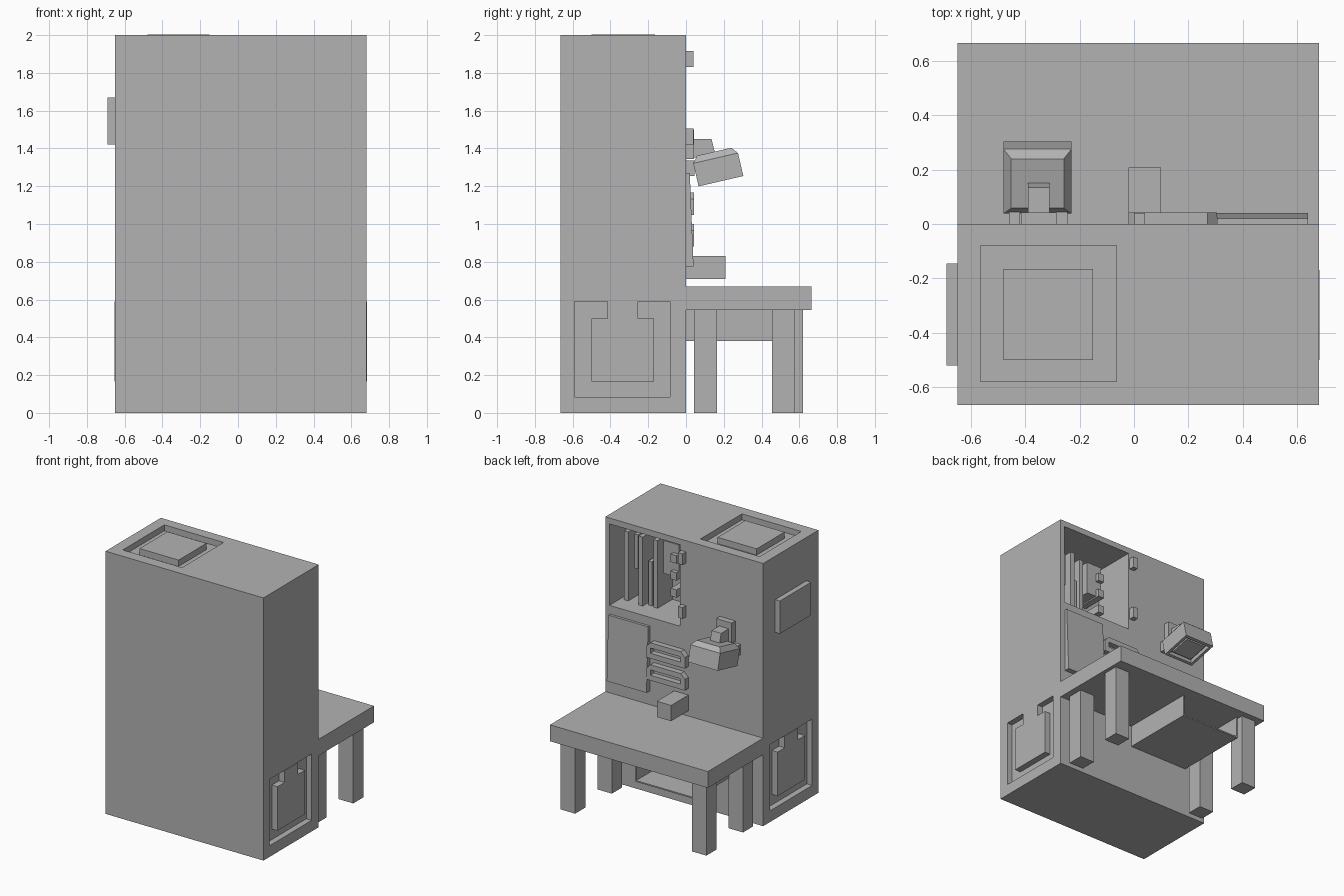
import bpy
import bmesh
import math
from mathutils import Matrix

old = bpy.data.objects.get("Cube")
if old:
    bpy.data.objects.remove(old, do_unlink=True)

grey = bpy.data.materials.new("plain_grey")
grey.use_nodes = True
GREY = (0.45, 0.45, 0.45, 1)
grey.diffuse_color = GREY
for node in grey.node_tree.nodes:
    if node.type == 'BSDF_PRINCIPLED':
        node.inputs["Base Color"].default_value = GREY


def finish(name, bm):
    bmesh.ops.recalc_face_normals(bm, faces=bm.faces)
    mesh = bpy.data.meshes.new(name)
    bm.to_mesh(mesh)
    bm.free()
    mesh.materials.append(grey)
    ob = bpy.data.objects.new(name, mesh)
    bpy.context.collection.objects.link(ob)
    return ob


def box(name, x, y, z):
    """Box from three (low, high) ranges."""
    bm = bmesh.new()
    size = [r[1] - r[0] for r in (x, y, z)]
    mid = [(r[1] + r[0]) / 2 for r in (x, y, z)]
    bmesh.ops.create_cube(bm, size=1, matrix=Matrix.Translation(mid) @ Matrix.Diagonal((*size, 1)))
    return finish(name, bm)


def prism(name, points, low, high, axis):
    """Extrude a 2D profile along x (yz profile) or y (xz profile)."""
    def place(p, t):
        return (t, p[0], p[1]) if axis == 'x' else (p[0], t, p[1])
    bm = bmesh.new()
    face = bm.faces.new([bm.verts.new(place(p, low)) for p in points])
    moved = bmesh.ops.extrude_face_region(bm, geom=[face])["geom"]
    shift = (high - low, 0, 0) if axis == 'x' else (0, high - low, 0)
    bmesh.ops.translate(bm, vec=shift, verts=[v for v in moved if isinstance(v, bmesh.types.BMVert)])
    return finish(name, bm)


def cut(ob, x, y, z):
    """Carve a box out of an object."""
    cutter = box("cutter", x, y, z)
    cutter.hide_render = True
    mod = ob.modifiers.new("cut", 'BOOLEAN')
    mod.operation = 'DIFFERENCE'
    mod.solver = 'EXACT'
    mod.object = cutter
    bpy.context.view_layer.objects.active = ob
    bpy.ops.object.modifier_apply(modifier=mod.name)
    bpy.data.objects.remove(cutter, do_unlink=True)


# Tall cabinet with an open niche, and square recesses on the sides and top
LEFT, RIGHT, FRONT, DEPTH = 0.68, -0.65, -0.665, 0.045
cabinet = box("cabinet", (RIGHT, LEFT), (FRONT, 0), (0, 2))
cut(cabinet, (0.05, 0.645), (-0.33, 0.1), (1.335, 1.955))
cut(cabinet, (-0.565, -0.065), (-0.58, -0.08), (2 - DEPTH, 2.1))
box("top_pad", (-0.48, -0.15), (-0.5, -0.165), (2 - DEPTH, 2.003))
for name, wall, out in (("left_side_pad", LEFT, 1), ("right_side_pad", RIGHT, -1)):
    inner, outer = wall - out * DEPTH, wall + out * 0.1
    cut(cabinet, sorted((inner, outer)), (-0.59, -0.085), (0.085, 0.59))
    # pad with a tongue reaching the upper rim
    half = [(0.165, 0.165), (0.165, 0.5), (0.08, 0.5), (0.08, 0.59)]
    outline = [(-0.335 + y, z) for y, z in half] + [(-0.335 - y, z) for y, z in reversed(half)]
    prism(name, outline, inner, wall + out * 0.003, 'x')
box("side_plate", (-0.69, RIGHT), (-0.52, -0.145), (1.42, 1.67))

# Contents of the niche: (x range, z range, front y)
niche_items = [
    ((0.58, 0.615), (1.335, 1.86), -0.134),
    ((0.45, 0.485), (1.335, 1.86), -0.122),
    ((0.345, 0.38), (1.335, 1.85), -0.15),
    ((0.51, 0.54), (1.59, 1.85), -0.15),
    ((0.40, 0.43), (1.335, 1.67), -0.16),
    ((0.17, 0.30), (1.61, 1.86), -0.16),
]
for i, (xs, zs, y) in enumerate(niche_items):
    box(f"niche_board_{i + 1}", xs, (-0.33, y), zs)
for i in range(3):
    z = 1.47 + 0.13 * i
    box(f"niche_peg_{i + 1}", (0.17, 0.22), (-0.33, -0.13), (z, z + 0.06))

# Hinges beside the niche
for name, z in (("upper_hinge", 1.83), ("lower_hinge", 1.42)):
    box(name, (0, 0.04), (0, 0.04), (z, z + 0.085))

# Leaning notice board
prism("notice_board", [(0, 0.775), (0.04, 0.775), (0.02, 1.27), (0, 1.27)], 0.305, 0.64, 'x')

# Slotted tool racks with chamfered upper corners
for name, z in (("upper_rack", 1.047), ("lower_rack", 0.88)):
    top = z + 0.12
    rack = prism(name, [(-0.02, z), (0.305, z), (0.305, top - 0.035), (0.27, top),
                        (0.015, top), (-0.02, top - 0.035)], 0, 0.043, 'y')
    cut(rack, (0.015, 0.27), (-0.1, 0.1), (z + 0.04, z + 0.08))

box("wall_box", (-0.02, 0.10), (0, 0.208), (0.71, 0.83))

# Wall lamp: bracket, arm and tilted hood
box("lamp_bracket", (-0.415, -0.285), (0, 0.043), (1.345, 1.5))
for name, x in (("lamp_ear_left", -0.285), ("lamp_ear_right", -0.46)):
    box(name, (x, x + 0.04), (0, 0.045), (1.255, 1.335))
prism("lamp_arm", [(0.04, 1.35), (0.155, 1.37), (0.135, 1.45), (0.04, 1.45)], -0.39, -0.31, 'x')

bm = bmesh.new()
bmesh.ops.create_cube(bm, size=1, matrix=Matrix.Diagonal((0.25, 0.243, 0.125, 1)))
bm.normal_update()
crown = max(bm.faces, key=lambda f: f.normal.z)
base = min(bm.faces, key=lambda f: f.normal.z)
bmesh.ops.inset_region(bm, faces=[crown], thickness=0.04, depth=0.035)
for thickness, depth in ((0.03, 0), (0.002, -0.03), (0.025, 0), (0.002, 0.02)):
    bm.normal_update()
    bmesh.ops.inset_region(bm, faces=[base], thickness=thickness, depth=depth)
hood = finish("lamp_hood", bm)
hood.location = (-0.355, 0.171, 1.2875)
hood.rotation_euler.x = math.radians(13)

# Work table with its legs and an open shelf underneath
box("table_top", (RIGHT, LEFT), (0, 0.665), (0.545, 0.67))
legs = {"back_left_leg": (0.51, 0.042), "back_right_leg": (-0.595, 0.042),
        "front_left_leg": (0.53, 0.455), "front_right_leg": (-0.605, 0.497)}
for name, (x, y) in legs.items():
    box(name, (x, x + 0.122), (y, y + 0.122), (0, 0.545))
shelf = box("under_shelf", (-0.475, 0.025), (0, 0.577), (0.38, 0.545))
cut(shelf, (-0.465, 0.015), (0.01, 0.7), (0.39, 0.6))
